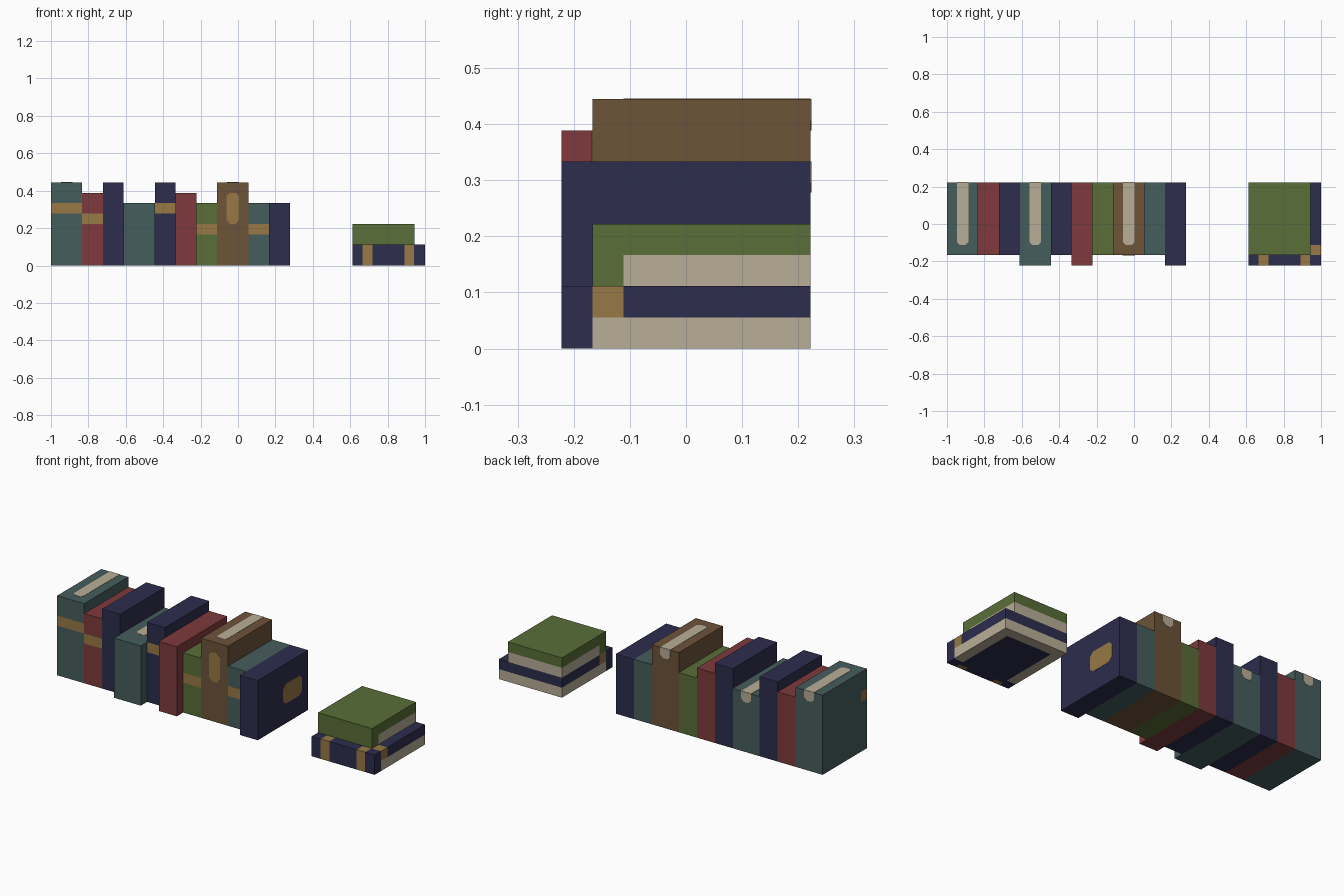
import bpy, bmesh
from mathutils import Vector, Matrix

if "Cube" in bpy.data.objects:
    bpy.data.objects.remove(bpy.data.objects["Cube"])

U = 1 / 18        # every size is a multiple of this step
BIG = 100         # "unbounded" side of a colour region


def material(name, rgb):
    linear = [((c / 255 + 0.055) / 1.055) ** 2.4 for c in rgb] + [1]
    mat = bpy.data.materials.new(name)
    mat.use_nodes = True
    mat.diffuse_color = linear
    mat.node_tree.nodes["Principled BSDF"].inputs["Base Color"].default_value = linear
    return mat


MATS = {name: material(name, rgb) for name, rgb in {
    "teal": (70, 93, 93), "red": (126, 58, 60), "navy": (45, 45, 78),
    "green": (88, 110, 56), "brown": (109, 83, 57),
    "cream": (185, 174, 151), "gold": (151, 121, 69)}.items()}


def finish(name, bm, colours):
    bmesh.ops.recalc_face_normals(bm, faces=bm.faces)
    mesh = bpy.data.meshes.new(name)
    bm.to_mesh(mesh)
    bm.free()
    for c in colours:
        mesh.materials.append(MATS[c])
    bpy.context.collection.objects.link(bpy.data.objects.new(name, mesh))


def book(name, lo, hi, colour, regions=()):
    """Box in steps; each region (colour, lo, hi) is cut in and recoloured."""
    lo, hi = Vector(lo) * U, Vector(hi) * U
    bm = bmesh.new()
    bmesh.ops.create_cube(bm, size=1, matrix=Matrix.Translation((lo + hi) / 2)
                          @ Matrix.Diagonal((*(hi - lo), 1)))
    colours = [colour] + sorted({r[0] for r in regions} - {colour})
    for _, a, b in regions:
        for axis in range(3):
            for value in (a[axis] * U, b[axis] * U):
                if lo[axis] + 1e-4 < value < hi[axis] - 1e-4:
                    co, no = Vector(), Vector()
                    co[axis], no[axis] = value, 1
                    bmesh.ops.bisect_plane(bm, geom=bm.verts[:] + bm.edges[:] + bm.faces[:],
                                           plane_co=co, plane_no=no)
    for face in bm.faces:
        c = face.calc_center_median()
        for col, a, b in regions:
            if all(a[i] * U - 1e-4 < c[i] < b[i] * U + 1e-4 for i in range(3)):
                face.material_index = colours.index(col)
    finish(name, bm, colours)


def plate(name, colour, axis, level, lo, hi, cut_lo=0.3, cut_hi=0.3):
    """Thin plate across an axis, corners cut off at its low and high ends."""
    (u0, v0), (u1, v1) = lo, hi
    a, b = cut_lo, cut_hi
    outline = [(u0 + a, v0), (u1 - a, v0), (u1, v0 + a), (u1, v1 - b),
               (u1 - b, v1), (u0 + b, v1), (u0, v1 - b), (u0, v0 + a)]
    bm = bmesh.new()
    verts = []
    for u, v in outline:
        p = [u * U, v * U]
        p.insert(axis, level * U - 0.0015)
        verts.append(bm.verts.new(p))
    bmesh.ops.remove_doubles(bm, verts=verts, dist=1e-5)
    face = bm.faces.new(bm.verts[:])
    top = bmesh.ops.extrude_face_region(bm, geom=[face])["geom"]
    offset = Vector()
    offset[axis] = 0.003
    bmesh.ops.translate(bm, vec=offset, verts=[g for g in top if isinstance(g, bmesh.types.BMVert)])
    finish(name, bm, [colour])


# Standing row: colour, width, height, front y, band height, has page strap
ROW = [("teal", 3, 8, -3, 5, True), ("red", 2, 7, -3, 4, False),
       ("navy", 2, 8, -3, None, False), ("teal", 3, 6, -4, None, True),
       ("navy", 2, 8, -3, 5, False), ("red", 2, 7, -4, None, False),
       ("green", 2, 6, -3, 3, False), ("brown", 3, 8, -3, None, True),
       ("teal", 2, 6, -3, 3, False), ("navy", 2, 6, -4, None, False)]
BACK = 4
x = -18
for i, (colour, width, height, front, band, strap) in enumerate(ROW, 1):
    name = f"standing_book_{i}"
    # Spine band wraps a little way round the sides
    bands = [("gold", (-BIG, -BIG, band), (BIG, front + 0.9, band + 1))] if band else []
    book(name, (x, front, 0), (x + width, BACK, height), colour, bands)
    mid = x + width / 2
    if strap:
        plate(f"{name}_top_strap", "cream", 2, height, (mid - 0.55, -2), (mid + 0.55, BACK), 0.25, 0)
        plate(f"{name}_back_strap", "cream", 1, BACK, (mid - 0.55, height - 1), (mid + 0.55, height), 0.3, 0)
    if colour == "brown":
        plate("spine_emblem", "gold", 1, front, (mid - 0.6, 4), (mid + 0.6, 7), 0.35, 0.35)
    x += width

# Emblem on the cover at the end of the row
plate("cover_emblem", "gold", 0, x, (0, 2), (3, 4), 0.4, 0.4)

# Lying books: the lower has corner caps, spine bands and a panel underneath
caps = [("gold", (a, -3, 1), (b, -2, 2)) for a, b in ((11, 12), (17, 18))]
bands = [("gold", (a, -4, 0), (a + 0.95, -3, 2)) for a in (12, 16)]
book("lower_lying_book", (11, -4, 0), (18, BACK, 2), "navy",
     [("cream", (11, -3, 0), (18, BACK, 1)),
      ("navy", (12, -3, 0), (17, 3, 0))] + caps + bands
     + [("navy", (11, -3.5, 0), (18, -3, 0))])
book("upper_lying_book", (11, -3, 2), (17, BACK, 4), "green",
     [("cream", (11, -2, 2), (17, BACK, 3))])
